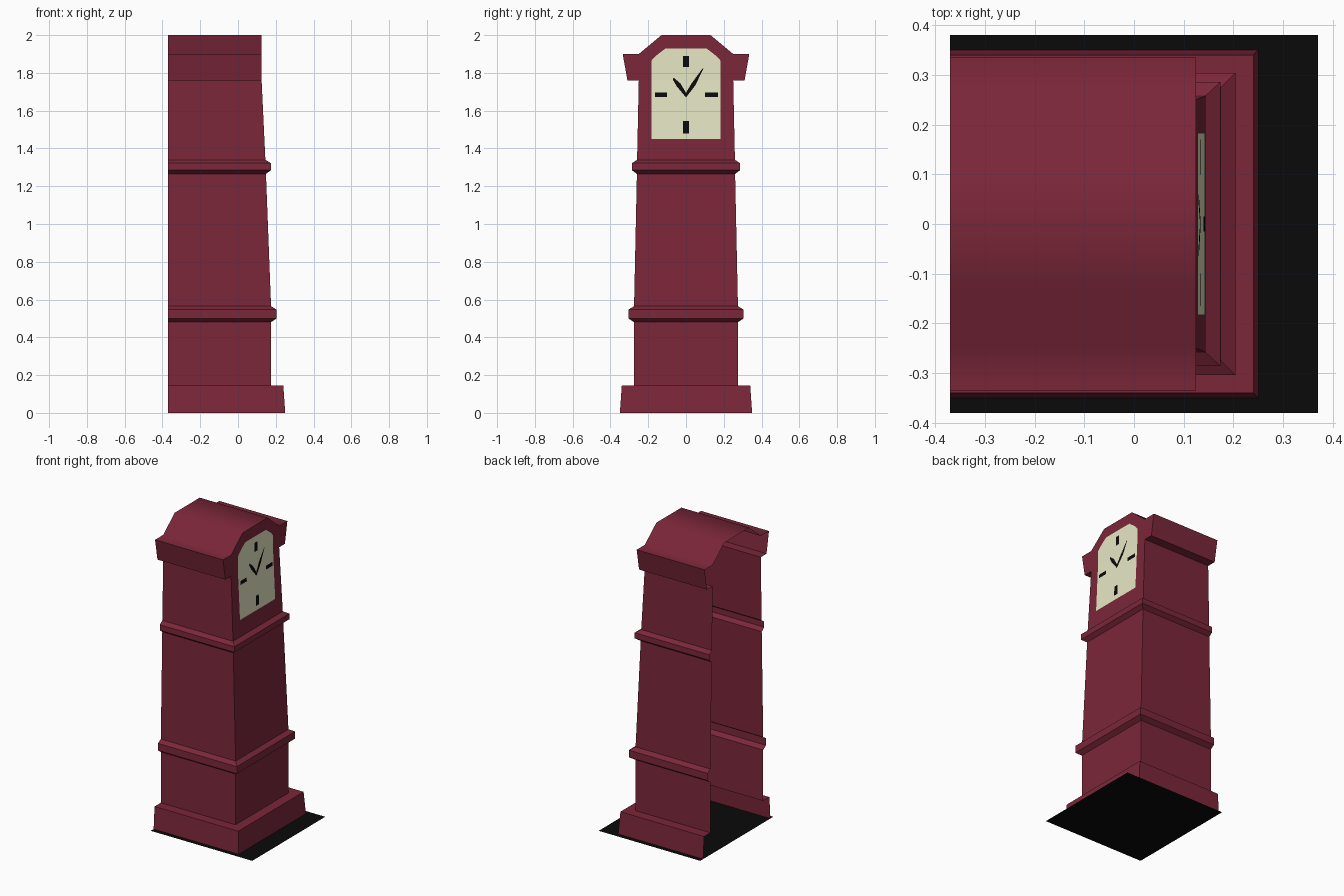
import bpy, bmesh, math

if "Cube" in bpy.data.objects:
    bpy.data.objects.remove(bpy.data.objects["Cube"])

BACK = -0.37


def material(name, rgb):
    m = bpy.data.materials.new(name)
    m.diffuse_color = (*rgb, 1)
    m.use_nodes = True
    m.node_tree.nodes["Principled BSDF"].inputs["Base Color"].default_value = m.diffuse_color
    return m


WOOD = material("burgundy wood", (0.2, 0.02, 0.042))
CREAM = material("cream dial", (0.8, 0.8, 0.56))
BLACK = material("black", (0.003, 0.003, 0.003))


def finish(name, bm, mat):
    me = bpy.data.meshes.new(name)
    bm.to_mesh(me)
    bm.free()
    me.materials.append(mat)
    ob = bpy.data.objects.new(name, me)
    bpy.context.collection.objects.link(ob)
    return ob


def shell(name, levels):
    """Three-sided wall, open at the back; levels are (z, half width, front x)."""
    bm = bmesh.new()
    rows = [[bm.verts.new(p) for p in ((BACK, -w, z), (f, -w, z), (f, w, z), (BACK, w, z))]
            for z, w, f in levels]
    for a, b in zip(rows, rows[1:]):
        for i in range(3):
            bm.faces.new((a[i], a[i + 1], b[i + 1], b[i]))
    return finish(name, bm, WOOD)


def front(z):
    """Front surface x of the upper case: leaning below the hood, upright above."""
    return 0.125 + max(0, 1.76 - z) * 0.02 / 0.42


def plate(name, polys, mat, lift):
    """Flat (y, z) shapes laid on the front surface, folded where the hood begins."""
    bm = bmesh.new()
    for poly in polys:
        bm.faces.new([bm.verts.new((0, y, z)) for y, z in poly])
    bmesh.ops.bisect_plane(bm, geom=bm.verts[:] + bm.edges[:] + bm.faces[:],
                           plane_co=(0, 0, 1.76), plane_no=(0, 0, 1))
    for v in bm.verts:
        v.co.x = front(v.co.z) + lift
    return finish(name, bm, mat)


def rect(y0, y1, z0, z1):
    return [(y0, z0), (y1, z0), (y1, z1), (y0, z1)]


# Floor plate
bm = bmesh.new()
bm.faces.new([bm.verts.new((x, y, 0)) for x, y in rect(-0.37, 0.37, -0.38, 0.38)])
finish("floor_plate", bm, BLACK)

# Plinth and the three stages of the case
shell("plinth", [(0, 0.35, 0.25), (0.145, 0.34, 0.24), (0.145, 0.275, 0.175)])
shell("lower_case", [(0.145, 0.275, 0.175), (0.48, 0.275, 0.175)])
shell("trunk", [(0.565, 0.275, 0.175), (1.265, 0.26, 0.148)])
shell("upper_case", [(1.34, 0.259, 0.145), (1.76, 0.25, 0.125)])

# Moulding bands
for name, z0, z1, (wa, fa), (wb, fb), out in (
        ("lower_moulding", 0.48, 0.565, (0.275, 0.175), (0.275, 0.175), 0.029),
        ("upper_moulding", 1.265, 1.34, (0.26, 0.148), (0.259, 0.145), 0.026)):
    shell(name, [(z0, wa, fa), (z0 + 0.02, wa + out, fa + out),
                 (z1 - 0.018, wa + out, fa + out), (z1, wb, fb)])

# Hood: cornice and arched roof, run front to back with a gable on the front
half = [(0.25, 1.76), (0.31, 1.76), (0.335, 1.9), (0.25, 1.9), (0.13, 2.0)]
profile = half + [(-y, z) for y, z in reversed(half)]
bm = bmesh.new()
rear = [bm.verts.new((BACK, y, z)) for y, z in profile]
fore = [bm.verts.new((0.125, y, z)) for y, z in profile]
for i in range(len(profile) - 1):
    bm.faces.new((rear[i], rear[i + 1], fore[i + 1], fore[i]))
bm.faces.new(fore)
hood = finish("hood", bm, WOOD)
hood.select_set(True)
bpy.context.view_layer.objects.active = hood
bpy.ops.object.shade_smooth_by_angle(angle=math.radians(45))

# Dial with clipped top corners
right = [(0.183, 1.45), (0.183, 1.865), (0.16, 1.89), (0.108, 1.93)]
plate("dial", [right + [(-y, z) for y, z in reversed(right)]], CREAM, 0.003)

# Hour marks and hands
plate("hour_marks", [rect(-0.015, 0.015, 1.83, 1.89), rect(-0.015, 0.015, 1.48, 1.545),
                     rect(-0.165, -0.1, 1.672, 1.697), rect(0.1, 0.17, 1.672, 1.697)],
      BLACK, 0.005)
plate("hands", [[(0, 1.67), (0.05, 1.735), (0.093, 1.825), (0.085, 1.82), (0.03, 1.745), (0, 1.695)],
                [(0, 1.67), (0, 1.695), (-0.03, 1.745), (-0.066, 1.775), (-0.07, 1.765), (-0.05, 1.73)]],
      BLACK, 0.005)
